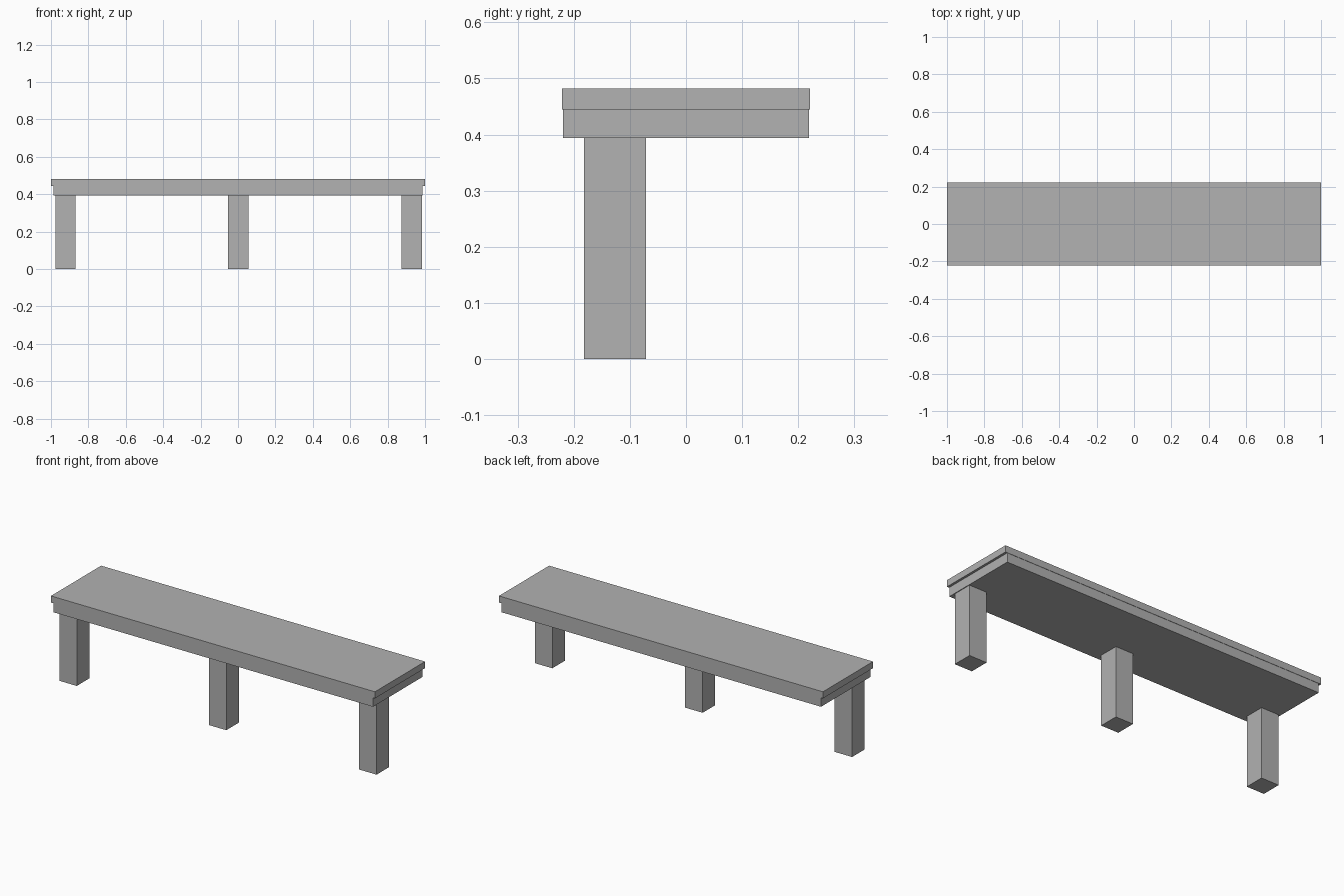
import bpy
import bmesh
from mathutils import Vector

# Remove the default cube
default = bpy.data.objects.get("Cube")
if default:
    bpy.data.objects.remove(default, do_unlink=True)

# Single plain grey finish
GREY = (0.445, 0.445, 0.445, 1.0)
stone = bpy.data.materials.new("stone_grey")
stone.use_nodes = True
stone.diffuse_color = GREY
stone.node_tree.nodes["Principled BSDF"].inputs["Base Color"].default_value = GREY


def box(name, low, high):
    """Flat-sided block between two opposite corners."""
    low, high = Vector(low), Vector(high)
    centre, size = (low + high) / 2, high - low
    bm = bmesh.new()
    bmesh.ops.create_cube(bm, size=1)
    bmesh.ops.scale(bm, vec=size, verts=bm.verts)
    mesh = bpy.data.meshes.new(name)
    bm.to_mesh(mesh)
    bm.free()
    mesh.materials.append(stone)
    obj = bpy.data.objects.new(name, mesh)
    obj.location = centre
    bpy.context.collection.objects.link(obj)
    return obj


APRON_BOTTOM, APRON_TOP, SEAT_TOP = 0.394, 0.445, 0.482

# Seat slab with a slightly smaller apron below it
box("seat", (-1, -0.221, APRON_TOP), (1, 0.221, SEAT_TOP))
box("apron", (-0.987, -0.219, APRON_BOTTOM), (0.987, 0.219, APRON_TOP))

# Row of three legs, set toward the front edge
LEG_HALF = 0.054
for side, x in (("right", -0.922), ("middle", 0.001), ("left", 0.929)):
    box(f"{side}_leg", (x - LEG_HALF, -0.182, 0), (x + LEG_HALF, -0.071, APRON_BOTTOM))
